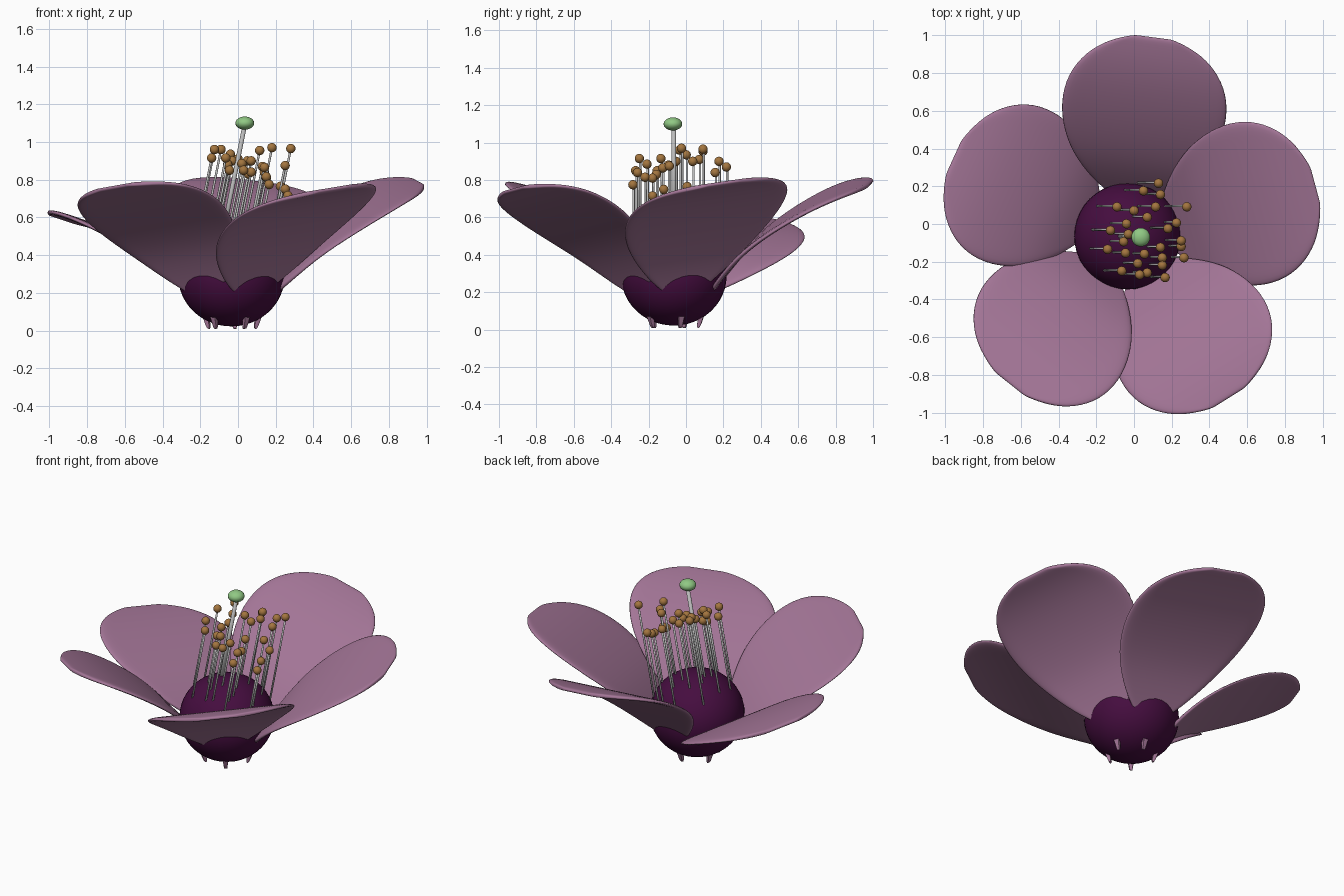
import bpy, math
from mathutils import Vector

if "Cube" in bpy.data.objects:
    bpy.data.objects.remove(bpy.data.objects["Cube"])

CX, CY = -0.035, -0.065   # flower axis


def material(name, rgb):
    m = bpy.data.materials.new(name)
    m.diffuse_color = (*rgb, 1)
    m.use_nodes = True
    m.node_tree.nodes["Principled BSDF"].inputs["Base Color"].default_value = m.diffuse_color
    return m


PETAL = material("petal_mauve", (0.37, 0.18, 0.31))
CORE = material("core_purple", (0.06, 0.004, 0.05))
POLLEN = material("pollen_brown", (0.37, 0.18, 0.05))
STIGMA = material("stigma_green", (0.28, 0.58, 0.23))
STALK = material("filament_grey", (0.5, 0.5, 0.5))


def finish(obj, name, mat):
    obj.name = name
    obj.data.materials.append(mat)
    for p in obj.data.polygons:
        p.use_smooth = True
    return obj


def ball(name, loc, radii, mat, seg=16, rings=10):
    bpy.ops.mesh.primitive_uv_sphere_add(segments=seg, ring_count=rings, radius=1, location=loc)
    obj = bpy.context.object
    obj.scale = radii
    return finish(obj, name, mat)


def rod(name, a, b, radius, mat):
    a, b = Vector(a), Vector(b)
    d = b - a
    bpy.ops.mesh.primitive_cylinder_add(vertices=8, radius=radius, depth=d.length, location=(a + b) / 2)
    obj = bpy.context.object
    obj.rotation_euler = d.to_track_quat('Z', 'Y').to_euler()
    return finish(obj, name, mat)


# Petal rows: distance from axis, height, half width
ROWS = [(0.13, 0.005, 0.010), (0.155, 0.10, 0.018), (0.19, 0.18, 0.06), (0.25, 0.27, 0.19),
        (0.37, 0.42, 0.33), (0.50, 0.53, 0.41), (0.65, 0.63, 0.45), (0.80, 0.71, 0.43),
        (0.92, 0.755, 0.35), (1.00, 0.775, 0.24), (1.045, 0.785, 0.10)]
COLS = 8
ROLL = 0.14   # each petal's counter-clockwise edge is raised over its neighbour


def petal(index, angle, lift, size):
    c, s = math.cos(math.radians(angle)), math.sin(math.radians(angle))
    verts, faces = [], []
    for r, z, w in ROWS:
        r = r if z < 0.2 else 0.2 + (r - 0.2) * (size * 1.045 - 0.2) / 0.845
        h = z if z < 0.2 else 0.2 + (z - 0.2) * lift
        for j in range(COLS + 1):
            t = (2 * j / COLS - 1) * w
            verts.append((CX + r * c - t * s, CY + r * s + t * c, h + ROLL * t))
    n = COLS + 1
    for i in range(len(ROWS) - 1):
        for j in range(COLS):
            k = i * n + j
            faces.append((k, k + n, k + n + 1, k + 1))
    mesh = bpy.data.meshes.new("petal")
    mesh.from_pydata(verts, [], faces)
    obj = bpy.data.objects.new("petal", mesh)
    bpy.context.collection.objects.link(obj)
    finish(obj, f"petal_{index}", PETAL)
    solid = obj.modifiers.new("thickness", 'SOLIDIFY')
    solid.thickness = 0.025
    solid.offset = 0
    sub = obj.modifiers.new("smooth", 'SUBSURF')
    sub.levels = sub.render_levels = 2


# Five petals, one hanging lower
PETALS = [(15, 1.0, 0.99), (82.5, 1.0, 1.02), (155.5, 0.69, 0.97), (231.5, 0.96, 0.96), (302, 0.94, 0.97)]
for i, (angle, lift, size) in enumerate(PETALS):
    petal(i + 1, angle, lift, size)

# Rounded core
ball("flower_core", (CX, CY, 0.287), (0.282, 0.282, 0.265), CORE, 40, 24)

# Stamens: anther positions, all leaning the same way
ANTHERS = [(.13, .22, .87), (.05, .18, .90), (.14, .16, .84), (-.09, .095, .96), (0, .075, .91),
           (.115, .095, .955), (.28, .095, .965), (.07, .04, .90), (-.04, .005, .935),
           (-.125, -.03, .96), (-.03, -.05, .90), (.18, -.02, .97), (.225, .01, .765),
           (-.055, -.09, .88), (-.14, -.13, .915), (-.045, -.15, .85), (.055, -.155, .83),
           (.14, -.12, .865), (.25, -.085, .875), (.25, -.115, .75), (.15, -.175, .81),
           (.265, -.175, .715), (.02, -.205, .885), (-.065, -.245, .915), (.15, -.215, .815),
           (.03, -.265, .85), (.07, -.255, .84), (.165, -.28, .775)]
LEAN = 0.2
for i, (x, y, z) in enumerate(ANTHERS):
    base = (x - LEAN * (z - 0.33), y, 0.33)
    rod(f"filament_{i + 1}", base, (x, y, z), 0.006, STALK)
    ball(f"anther_{i + 1}", (x, y - 0.004, z), (0.025, 0.025, 0.025), POLLEN)

# Pistil with flattened tip
rod("style", (-0.11, CY, 0.36), (0.036, CY, 1.09), 0.012, STALK)
ball("stigma", (0.036, CY - 0.005, 1.10), (0.05, 0.05, 0.035), STIGMA, 20, 12)
